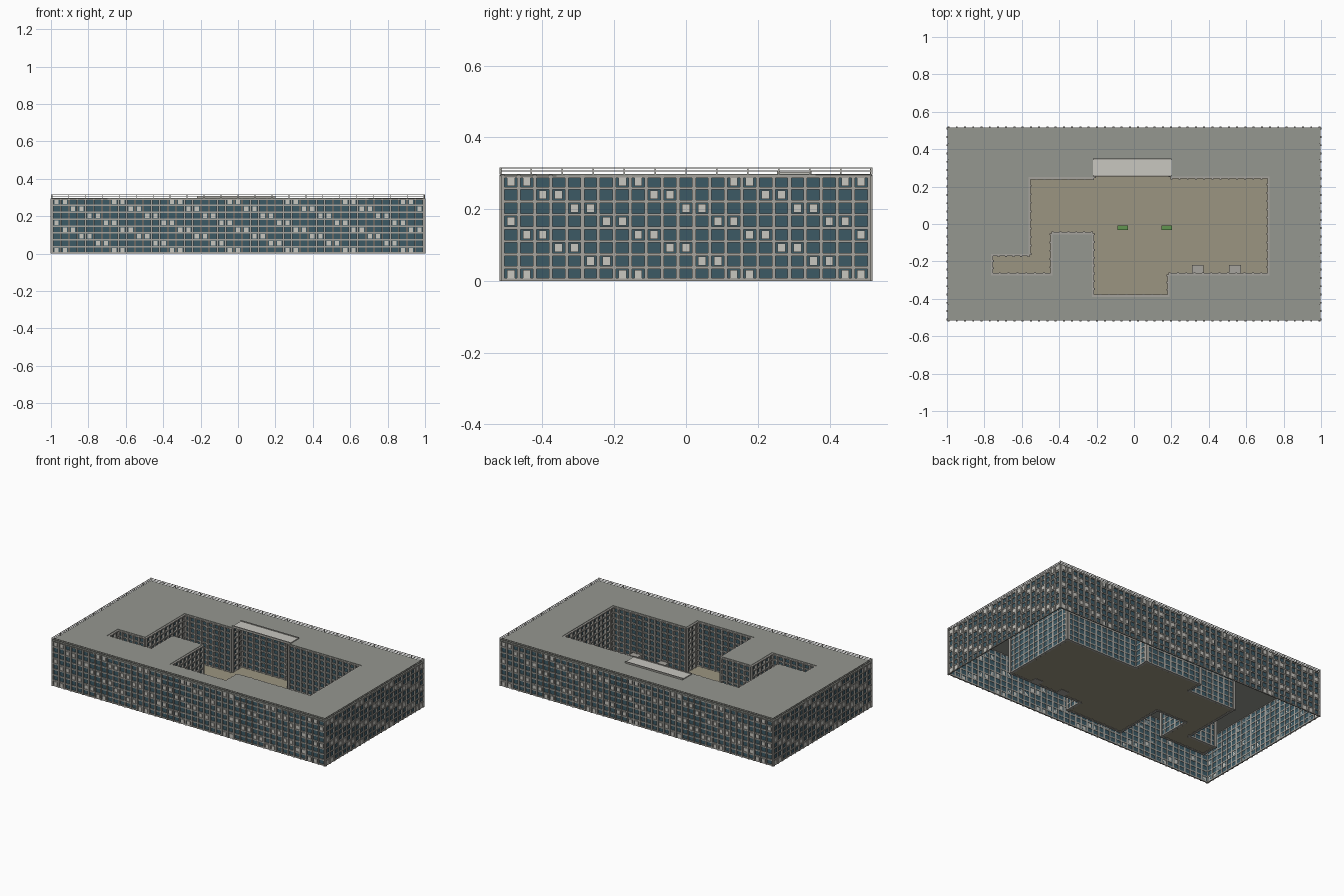
import bpy, bmesh, math
from mathutils import Matrix, Vector

if "Cube" in bpy.data.objects:
    bpy.data.objects.remove(bpy.data.objects["Cube"])

ROOF, FLOORS, BAY = 0.295, 8, 0.0444
STOREY = ROOF / FLOORS


def material(name, rgb):
    m = bpy.data.materials.new(name)
    m.diffuse_color = (*rgb, 1)
    m.use_nodes = True
    m.node_tree.nodes["Principled BSDF"].inputs["Base Color"].default_value = m.diffuse_color
    return m


concrete = material("concrete", (0.30, 0.31, 0.28))
frame_grey = material("frame_grey", (0.38, 0.37, 0.34))
glass = material("glass", (0.045, 0.10, 0.13))
pale = material("pale", (0.58, 0.57, 0.53))
tan = material("tan", (0.33, 0.30, 0.22))
green = material("green", (0.12, 0.30, 0.08))


def add_object(name, bm, mat):
    me = bpy.data.meshes.new(name)
    bm.to_mesh(me)
    bm.free()
    me.materials.append(mat)
    ob = bpy.data.objects.new(name, me)
    bpy.context.collection.objects.link(ob)
    return ob


def box(bm, frame, centre, size):
    bmesh.ops.create_cube(bm, size=1, matrix=frame @ Matrix.Translation(centre)
                          @ Matrix.Diagonal((*size, 1)))


def box_object(name, centre, size, mat):
    bm = bmesh.new()
    box(bm, Matrix(), centre, size)
    return add_object(name, bm, mat)


def slab(name, loops, z, thickness, mat):
    """Flat plate from closed outlines; a loop inside another becomes a hole."""
    cu = bpy.data.curves.new(name, 'CURVE')
    cu.dimensions, cu.fill_mode, cu.extrude = '2D', 'BOTH', thickness / 2
    for pts in loops:
        sp = cu.splines.new('POLY')
        sp.points.add(len(pts) - 1)
        for p, (x, y) in zip(sp.points, pts):
            p.co = (x, y, 0, 1)
        sp.use_cyclic_u = True
    cu.materials.append(mat)
    ob = bpy.data.objects.new(name, cu)
    bpy.context.collection.objects.link(ob)
    ob.location.z = z - thickness / 2
    bpy.ops.object.select_all(action='DESELECT')
    ob.select_set(True)
    bpy.context.view_layer.objects.active = ob
    bpy.ops.object.convert(target='MESH')


def edges(loop):
    """Yield each side's local frame (x along, -y outwards) and length."""
    for p, q in zip(loop, loop[1:] + loop[:1]):
        p, q = Vector((*p, 0)), Vector((*q, 0))
        d = q - p
        yield (Matrix.Translation(p) @ Matrix.Rotation(math.atan2(d.y, d.x), 4, 'Z'),
               d.length)


def facade(name, loop, depth, panels):
    glazing, grid, blinds = bmesh.new(), bmesh.new(), bmesh.new()
    for m, length in edges(loop):
        n = max(1, round(length / BAY))
        w = length / n
        # glazing sheet
        corners = [(0, 0, 0), (length, 0, 0), (length, 0, ROOF), (0, 0, ROOF)]
        glazing.faces.new([glazing.verts.new(m @ Vector(c)) for c in corners])
        # storey bands and upright fins
        for r in range(FLOORS + 1):
            z = min(max(r * STOREY, 0.004), ROOF - 0.004)
            box(grid, m, (length / 2, -depth / 2 + 0.002, z), (length, depth, 0.008))
        for c in range(n + 1):
            box(grid, m, (c * w, -depth / 2, ROOF / 2), (0.010, depth + 0.004, ROOF))
        # pale window panels stepping diagonally across the bays
        if panels:
            for r in range(FLOORS):
                for c in range(n):
                    if (c + 2 * r) % 7 < 2:
                        box(blinds, m, ((c + 0.5) * w, -0.003, (r + 0.5) * STOREY),
                            (0.022, 0.006, 0.024))
    add_object(name + "_glazing", glazing, glass)
    add_object(name + "_grid", grid, frame_grey)
    if panels:
        add_object(name + "_panels", blinds, pale)
    else:
        blinds.free()


outer = [(-0.992, -0.51), (0.992, -0.51), (0.992, 0.51), (-0.992, 0.51)]
rim = [(-0.998, -0.517), (0.998, -0.517), (0.998, 0.517), (-0.998, 0.517)]
court = [(-0.565, 0.25), (-0.22, 0.25), (-0.22, 0.35), (0.20, 0.35), (0.20, 0.255),
         (0.725, 0.255), (0.725, -0.275), (0.19, -0.275), (0.19, -0.39),
         (-0.225, -0.39), (-0.225, -0.055), (-0.435, -0.055), (-0.435, -0.275),
         (-0.765, -0.275), (-0.765, -0.16), (-0.565, -0.16)]

# walls
facade("outer_wall", outer, 0.008, True)
facade("courtyard_wall", court, 0.014, False)

# roof deck and courtyard floor
slab("roof_deck", [rim, court], ROOF + 0.003, 0.006, concrete)
slab("courtyard_floor", [court], 0.006, 0.004, tan)

# roof railing
rail = bmesh.new()
for m, length in edges(rim):
    n = round(length / (2 * BAY))
    for z in (0.306, 0.315):
        box(rail, m, (length / 2, 0.003, z), (length, 0.003, 0.003))
    for i in range(n):
        box(rail, m, (i * length / n, 0.003, 0.306), (0.004, 0.004, 0.02))
add_object("roof_railing", rail, pale)

# canopy over the north recess
box_object("canopy", (-0.01, 0.302, 0.300), (0.42, 0.086, 0.008), pale)
for y in (0.258, 0.346):
    box_object("canopy_edge", (-0.01, y, 0.301), (0.42, 0.008, 0.014), frame_grey)

# courtyard planters and entrance blocks
for x in (-0.06, 0.175):
    box_object("planter", (x, -0.02, 0.013), (0.056, 0.024, 0.02), green)
for x in (0.34, 0.54):
    box_object("entrance_block", (x, -0.243, 0.017), (0.062, 0.045, 0.034), frame_grey)
